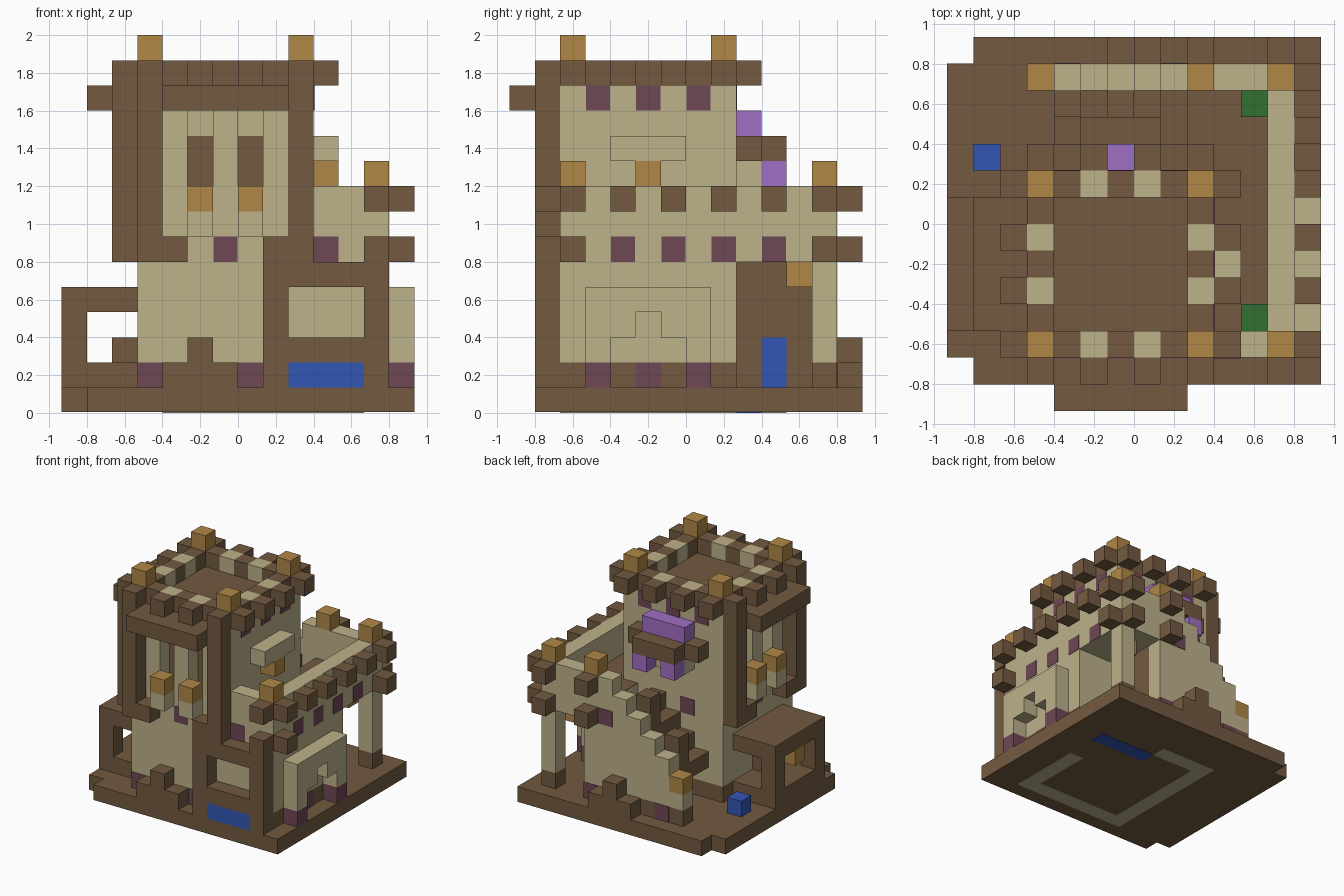
import bpy, bmesh
from mathutils import Matrix, Vector

if "Cube" in bpy.data.objects:
    bpy.data.objects.remove(bpy.data.objects["Cube"])

U = 2 / 15      # one block
P = 0.03        # plate thickness in blocks


def material(name, rgb):
    col = [(c / 255 / 12.92) if c < 11 else ((c / 255 + 0.055) / 1.055) ** 2.4 for c in rgb] + [1]
    m = bpy.data.materials.new(name)
    m.use_nodes = True
    m.diffuse_color = col
    m.node_tree.nodes["Principled BSDF"].inputs["Base Color"].default_value = col
    return m


brown = material("brown wood", (115, 90, 64))
beige = material("beige plaster", (189, 178, 139))
gold = material("gold lantern", (176, 135, 70))
maroon = material("maroon window", (111, 71, 84))
purple = material("purple cloth", (160, 110, 195))
blue = material("blue water", (50, 86, 180))
green = material("green plant", (50, 112, 50))


def part(name, mat, *boxes):
    """One object made of blocks, each given as x, y and z ranges."""
    bm = bmesh.new()
    for x0, x1, y0, y1, z0, z1 in boxes:
        size = Vector((x1 - x0, y1 - y0, z1 - z0)) * U
        mid = Vector((x0 + x1, y0 + y1, z0 + z1)) * U / 2
        bmesh.ops.create_cube(bm, size=1, matrix=Matrix.Translation(mid) @ Matrix.Diagonal(size.to_4d()))
    mesh = bpy.data.meshes.new(name)
    bm.to_mesh(mesh)
    bm.free()
    mesh.materials.append(mat)
    bpy.context.collection.objects.link(bpy.data.objects.new(name, mesh))


def on(side, t, w, d0, d1, z0, z1):
    """Block on a tower side: centre t along it, width w, outward depth d0 to d1."""
    a, b = t - w / 2, t + w / 2
    if side == "front":
        return (a - .5, b - .5, -5 - d1, -5 - d0, z0, z1)
    if side == "back":
        return (a - .5, b - .5, 2 + d0, 2 + d1, z0, z1)
    if side == "right":
        return (-4 - d1, -4 - d0, a - 1.5, b - 1.5, z0, z1)
    return (3 + d0, 3 + d1, a - 1.5, b - 1.5, z0, z1)


SIDES = ("front", "back", "left", "right")

# Base and its underside
part("base", brown, (-6, 7, -6, 7, P, 1), (-7, -6, -5, 6, P, 1))
part("underside_band", beige, (4, 5, -5, 0, 0, 2 * P), (-2, 4, -5, -4, 0, 2 * P),
     (-3, -2, -5, 4, 0, 2 * P), (-2, 1, 3, 4, 0, 2 * P))
part("underside_pool", blue, (1, 5, 2, 3, 0, 2 * P))

# Tower body
part("tower_plinth", brown, (-4, 3, -5, 2, 1, 2))
part("tower_lower", beige, (-4, 3, -5, 2, 2, 7))
part("tower_core", beige, (-3, 3, -4, 2, 7, 12), (-4, -3, 1, 2, 7, 12),
     (-4, -3, -5, -4, 7, 12), (2, 3, -5, -4, 7, 12))
part("tower_top", beige, (-4, 3, -5, 2, 12, 13))
part("tower_floor", brown, (-3, 2, -4, 1, 13, 13 + P))

# Battlements: alternate blocks, outer blocks and corner lanterns
for s in SIDES:
    even, odd = (-3, -1, 1, 3), (-2, 0, 2)
    part("merlons_light_" + s, beige, *[on(s, t, 1, -1, 0, 13, 14) for t in even])
    part("merlons_dark_" + s, brown, *[on(s, t, 1, -1, 0, 13, 14) for t in odd])
    part("brackets_" + s, brown, *[on(s, t, 1, 0, 1, 13, 14) for t in even])
    part("slits_" + s, maroon, *[on(s, t, .96, 0, P, 12, 13) for t in odd])
part("tower_lanterns", gold, *[(x, x + 1, y, y + 1, 14, 15) for x in (-4, 2) for y in (-5, 1)])

# Balconies on two sides
for s in ("front", "right"):
    part("balcony_frame_" + s, brown, on(s, -3, 1, 0, 1, 6, 13), on(s, 3, 1, 0, 1, 6, 13),
         on(s, -2, 1, 0, 1, 6, 7), on(s, 2, 1, 0, 1, 6, 7),
         on(s, 0, 7, 0, 1, 12, 13), on(s, 0, 5, 1, 2, 12, 13))
    part("balcony_columns_" + s, beige, *[on(s, t, 1, -1, 0, 7, 12) for t in (-2, 0, 2)])
    part("balcony_windows_" + s, brown, *[on(s, t, 1, -1, P - 1, 8, 11) for t in (-1, 1)])
    part("balcony_posts_" + s, beige, *[on(s, t, 1, 0, 1, 7, 8) for t in (-1, 1)])
    part("balcony_lanterns_" + s, gold, *[on(s, t, 1, 0, 1, 8, 9) for t in (-1, 1)])
    part("balcony_slit_" + s, maroon, on(s, 0, .96, 0, P, 6, 7))
    c = -1 if s == "front" else 0
    part("door_step_" + s, brown, on(s, c, 3, 0, 1, 1, 2), on(s, c, 1, 0, 1, 2, 3))
    part("foot_windows_" + s, maroon, *[on(s, c + t, .96, 0, P, 1, 2) for t in (-2, 2)])

# Awning on the back of the tower
part("awning_cloth", purple, (-2, 1, 2, 3, 11, 12), (0, 1, 3, 4, 9, 10), (-2, -1, 3, 4, 9, 10))
part("awning_shelf", brown, (-3, 2, 2, 3, 10, 11), (-2, 1, 3, 4, 10, 11))
part("awning_support", beige, (-2, 1, 2, 3, 9, 10))
part("back_slit", maroon, (-2, -1, 2, 2 + P, 6, 7))

# Ledge over the hall roof
part("ledge", beige, (3, 4, -3, 0, 10, 11))
part("ledge_lantern", gold, (3, 4, -2, -1, 9, 10))

# Hall beside the tower
part("hall_plinth", brown, (3, 6, -5, 2, 1, 2), (5, 6, 5, 6, 1, 2))
part("hall_walls", beige, (3, 6, -5, 2, 2, 6), (5, 6, 5, 6, 2, 6),
     (3, 6, -5, 6, 6, 7), (2, 3, 2, 6, 2, 7))
part("hall_parapet", beige, (5, 6, -5, 6, 7, 9), (3, 5, -5, -4, 7, 9), (2, 5, 5, 6, 7, 9))
part("hall_floor", brown, (3, 5, -4, 5, 7, 7 + P), (2, 3, 2, 5, 7, 7 + P))
part("planters", green, (4, 5, -4, -3, 7, 8), (4, 5, 4, 5, 7, 8))
part("hall_lanterns", gold, (5, 6, -5, -4, 9, 10), (5, 6, 5, 6, 9, 10), (2, 3, 5, 6, 9, 10),
     (4, 5, 4, 5, 5, 6))
part("hall_brackets", brown, *[(6, 7, y, y + 1, 8, 9) for y in range(-5, 6, 2)])
corners = []
for z in (6, 8):
    corners += [(5, 6, -6, -5, z, z + 1), (5, 6, 6, 7, z, z + 1), (2, 3, 6, 7, z, z + 1)]
corners += [(6, 7, y, y + 1, 6, 7) for y in (-5, 5)]
part("hall_corner_blocks", brown, *corners)
part("hall_slits", maroon, *[(6, 6 + P, y + .02, y + .98, 6, 7) for y in (-3, -1, 1, 3)],
     (3, 4, -5 - P, -5, 6, 7), (6, 6 + P, -2, -1, 1, 2))

# Passage wall with its blue door
part("passage_wall", brown, (3, 3 + P, 2, 5, 1, 6))
part("passage_door", blue, (3, 3 + 2 * P, 3, 4, 1, 3))

# Arched panel on the left side
part("panel", beige, (6, 7, -4, -3, 2, 5), (6, 7, 0, 1, 2, 5), (6, 7, -3, 0, 4, 5),
     (6, 7, -3, -2, 3, 4), (6, 7, -1, 0, 3, 4))
part("panel_feet", maroon, (6, 7, -4, -3, 1, 2), (6, 7, 0, 1, 1, 2))

# Front window frame and trough
part("front_frame", brown, (1, 2, -6, -5, 1, 6), (5, 6, -6, -5, 1, 6),
     (2, 5, -6, -5, 5, 6), (2, 5, -6, -5, 2, 3))
part("front_trough", blue, (2, 5, -6, -5, 1, 2))

# Shed on the right side
part("shed", brown, (-7, -4, -4, 1, 4, 5), (-7, -4, -4, 1, 1, 2),
     (-7, -6, -4, -3, 2, 4), (-7, -6, 0, 1, 2, 4))
part("shed_lantern", gold, (-7, -6, -2, -1, 3, 4))
part("barrel", blue, (-6, -5, 2, 3, 1, 2))

# Stairs along the back
part("stair_plinth", brown, (-4, 3, 5, 6, 1, 2), (2, 3, 2, 5, 1, 2))
part("stair_wall", beige, *[(i - 3, i - 2, 5, 6, 2, 5 + i) for i in range(5)], (-4, -3, 5, 6, 2, 3))
part("stair_treads", brown, *[(i - 3, i - 2, 2, 5, 3 + i, 4 + i) for i in range(4)],
     (-3, -2, 4, 5, 4, 6), (-1, 0, 4, 5, 6, 8))
part("stair_lantern", gold, (-4, -3, 5, 6, 3, 4))
part("stair_windows", maroon, (-3, -2, 6, 6 + P, 1, 2), (2, 3, 6, 6 + P, 1, 2), (1, 2, 6, 6 + P, 6, 7))
part("back_step", brown, (-1, 2, 6, 7, 1, 2), (0, 1, 6, 7, 2, 3))
